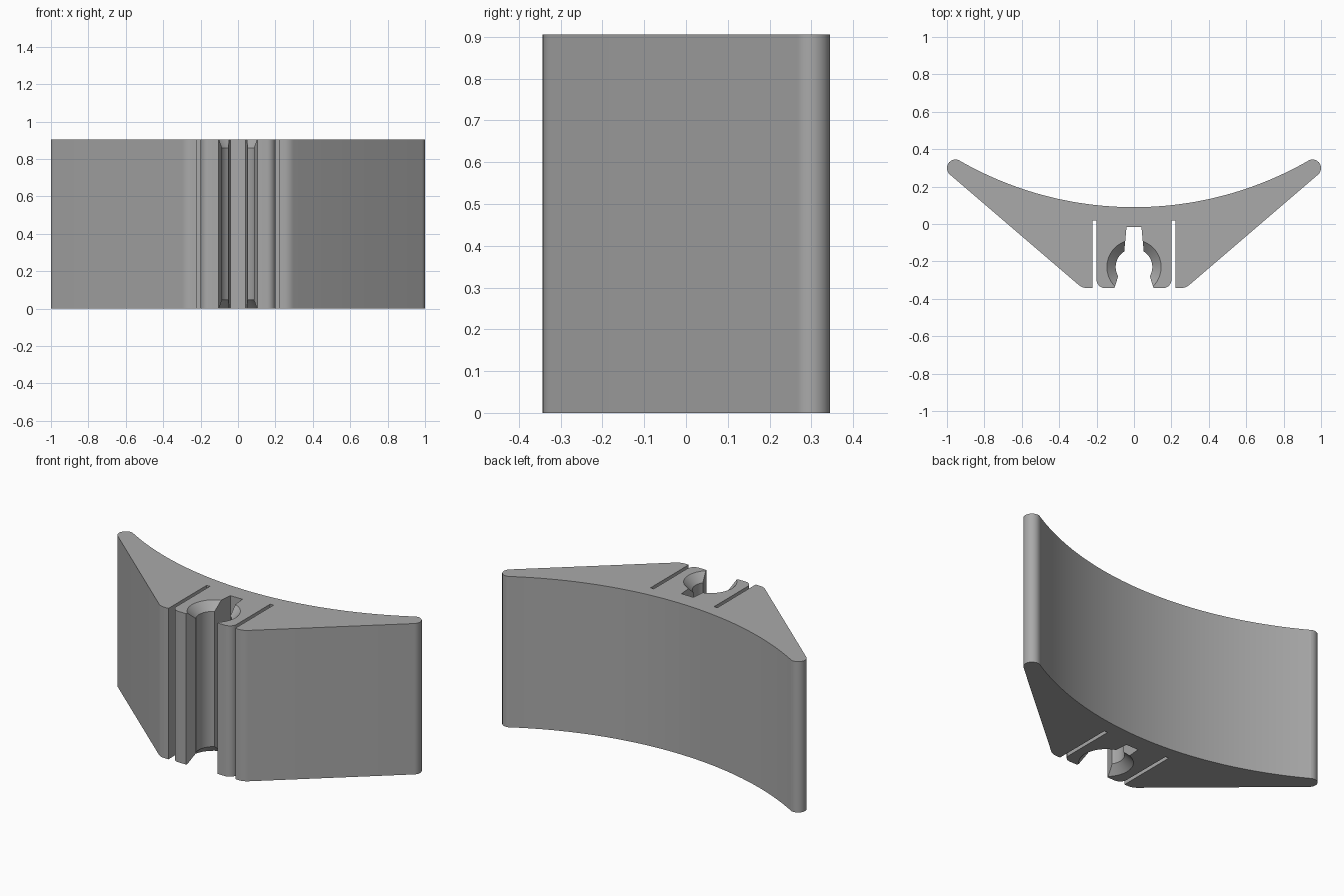
import bpy
import bmesh
from math import sin, cos, radians, sqrt, asin, atan2, degrees

HEIGHT = 0.905
FRONT = -0.343
BORE_Y, BORE_R, FLARE_R = -0.23, 0.098, 0.145

cube = bpy.data.objects.get("Cube")
if cube:
    bpy.data.objects.remove(cube, do_unlink=True)

grey = bpy.data.materials.new("light grey")
grey.use_nodes = True
colour = (0.4, 0.4, 0.4, 1)
grey.diffuse_color = colour
grey.node_tree.nodes["Principled BSDF"].inputs["Base Color"].default_value = colour


def arc(cx, cy, r, start, end, steps):
    """Points on an arc, angles in degrees."""
    angles = [radians(start + (end - start) * i / steps) for i in range(steps + 1)]
    return [(cx + r * cos(a), cy + r * sin(a)) for a in angles]


# Left half of the outline, from the neck round to the middle of the back
lip = (0.085, -0.28)
neck = (0.052, BORE_Y + sqrt(BORE_R ** 2 - 0.052 ** 2))
neck_angle = degrees(atan2(neck[1] - BORE_Y, neck[0]))
lip_angle = degrees(atan2(lip[1] - BORE_Y, lip[0]))
back_r = 1.873
sweep = degrees(asin(0.935 / back_r))

half = [(0.04, -0.015)]
half += arc(0, BORE_Y, BORE_R, neck_angle, lip_angle, 16)     # bore
half += [(0.105, FRONT)]                                      # lip
half += arc(0.155, FRONT + 0.045, 0.045, -90, 0, 8)           # finger corner
half += [(0.2, 0.02), (0.222, 0.02), (0.222, FRONT)]          # slot
half += arc(0.248, FRONT + 0.075, 0.075, -90, -49, 6)         # wing corner
half += arc(0.954, 0.299, 0.046, -49, 115, 16)                # wing tip
half += arc(0, 0.09 + back_r, back_r, -90 + sweep, -90, 24)   # curved back

outline = half + [(-x, y) for x, y in reversed(half[:-1])]

# Extruded body
bm = bmesh.new()
face = bm.faces.new([bm.verts.new((x, y, 0)) for x, y in outline])
grown = bmesh.ops.extrude_face_region(bm, geom=[face])
top = [v for v in grown["geom"] if isinstance(v, bmesh.types.BMVert)]
bmesh.ops.translate(bm, verts=top, vec=(0, 0, HEIGHT))
bmesh.ops.recalc_face_normals(bm, faces=bm.faces)
mesh = bpy.data.meshes.new("clip_block")
bm.to_mesh(mesh)
bm.free()
mesh.materials.append(grey)
block = bpy.data.objects.new("clip_block", mesh)
bpy.context.collection.objects.link(block)
bpy.context.view_layer.objects.active = block


def flare(name, z, low_r, high_r):
    """Cut a conical countersink into one end of the bore."""
    bpy.ops.mesh.primitive_cone_add(vertices=64, radius1=low_r, radius2=high_r,
                                    depth=0.1, location=(0, BORE_Y, z))
    cutter = bpy.context.object
    cutter.name = name
    cutter.hide_render = True
    cutter.data.materials.append(grey)
    bpy.context.view_layer.objects.active = block
    mod = block.modifiers.new(name, "BOOLEAN")
    mod.operation = "DIFFERENCE"
    mod.solver = "EXACT"
    mod.object = cutter
    bpy.ops.object.modifier_apply(modifier=name)
    bpy.data.objects.remove(cutter, do_unlink=True)


flare("top_flare", HEIGHT, FLARE_R - 0.05, FLARE_R + 0.05)
flare("bottom_flare", 0, FLARE_R + 0.05, FLARE_R - 0.05)

# Smooth rounds, sharp edges
bpy.ops.object.select_all(action="DESELECT")
block.select_set(True)
bpy.context.view_layer.objects.active = block
bpy.ops.object.shade_smooth_by_angle(angle=radians(25))
